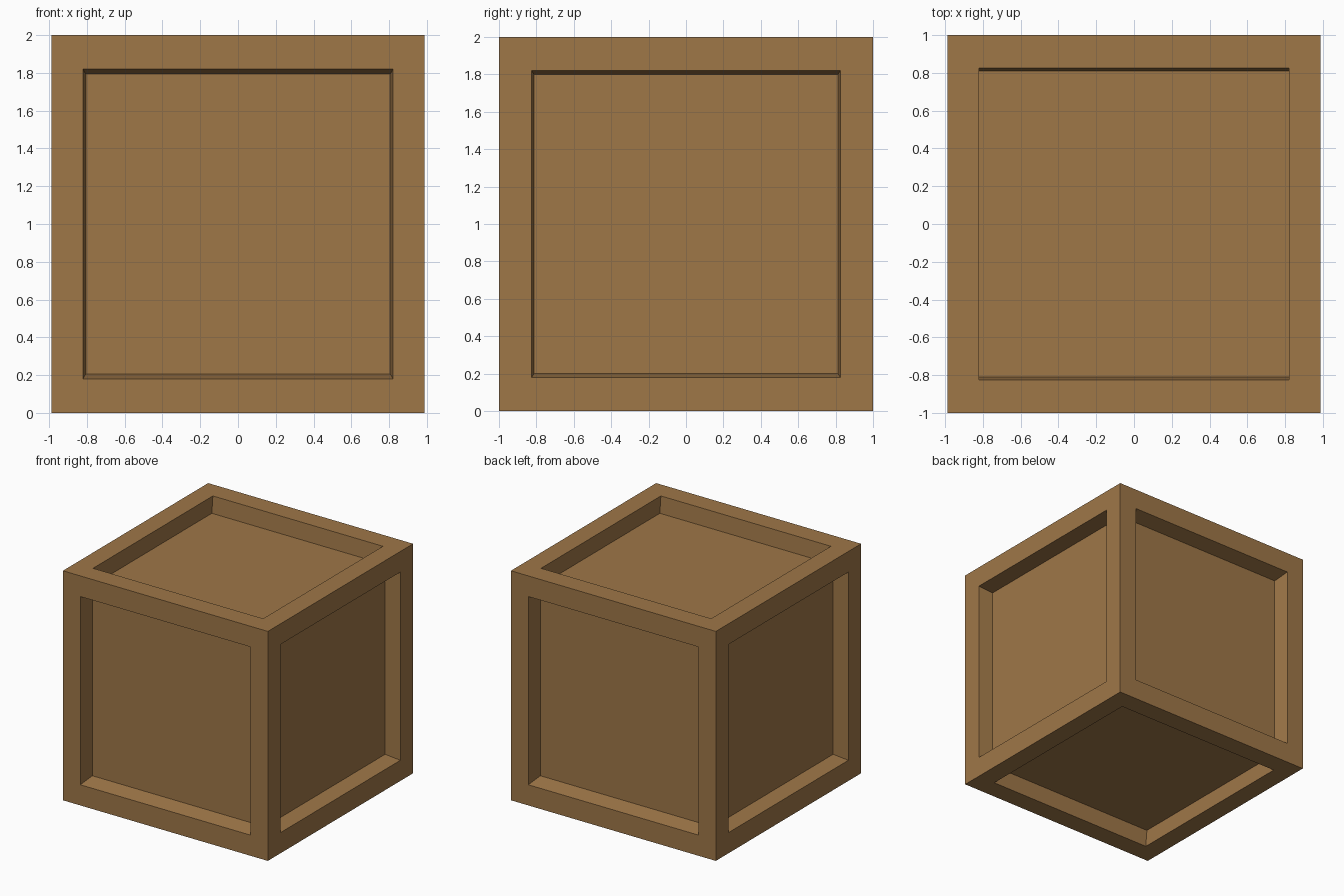
import bpy, bmesh
from mathutils import Vector

if "Cube" in bpy.data.objects:
    bpy.data.objects.remove(bpy.data.objects["Cube"])

wood = bpy.data.materials.new("warm wood")
wood.diffuse_color = (0.345, 0.184, 0.064, 1)
wood.use_nodes = True
wood.node_tree.nodes["Principled BSDF"].inputs["Base Color"].default_value = wood.diffuse_color

HALF = Vector((0.988, 1.0, 1.0))      # outer half sizes
OPEN = Vector((0.82, 0.825, 0.82))    # half sizes of the recess openings
# recess floor half sizes and depth, by face axis
FLOOR = [Vector((0, 0.812, 0.80)), Vector((0.806, 0, 0.793)), Vector((0.82, 0.811, 0))]
DEPTH = [0.138, 0.145, 0.146]

bm = bmesh.new()
bmesh.ops.create_cube(bm, size=2)
for v in bm.verts:
    v.co = Vector([c * h for c, h in zip(v.co, HALF)])
bm.normal_update()


def place(face, axis, sign, size, level):
    """Fit a face's corners to a rectangle at a level along its axis."""
    for v in face.verts:
        for i in range(3):
            v.co[i] = sign * level if i == axis else (size[i] if v.co[i] > 0 else -size[i])


# each side: flat frame border, then a slightly tapered recess
for face in list(bm.faces):
    n = face.normal.copy()
    axis = max(range(3), key=lambda i: abs(n[i]))
    sign = 1 if n[axis] > 0 else -1
    bmesh.ops.inset_individual(bm, faces=[face], thickness=0.1)
    place(face, axis, sign, OPEN, HALF[axis])
    bmesh.ops.inset_individual(bm, faces=[face], thickness=0.1)
    place(face, axis, sign, FLOOR[axis], HALF[axis] - DEPTH[axis])

bmesh.ops.translate(bm, verts=bm.verts, vec=(0, 0, 1))
bm.normal_update()
mesh = bpy.data.meshes.new("crate")
bm.to_mesh(mesh)
bm.free()
mesh.materials.append(wood)
bpy.context.collection.objects.link(bpy.data.objects.new("crate", mesh))
